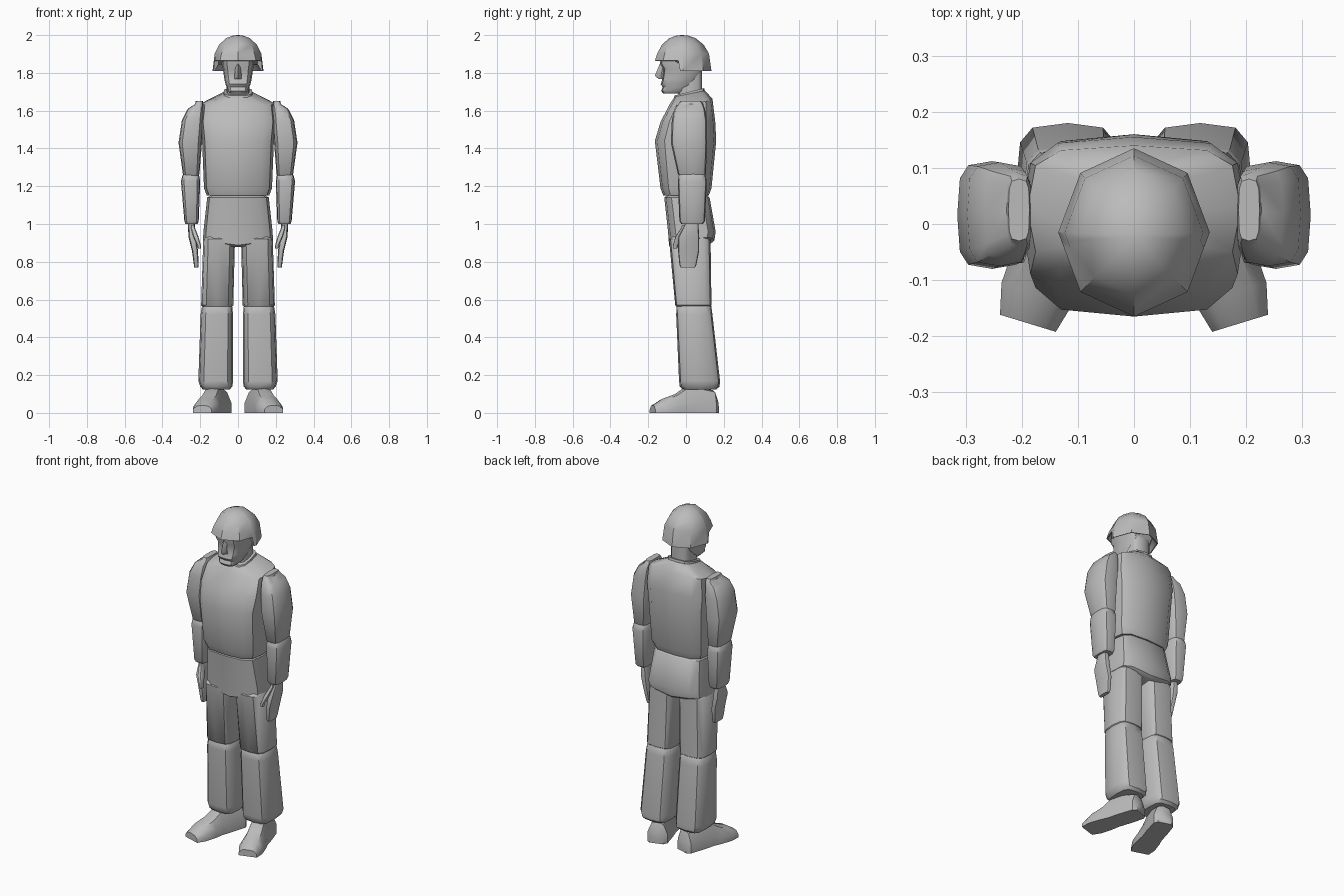
import bpy, bmesh, math
from mathutils import Vector

cube = bpy.data.objects.get("Cube")
if cube:
    bpy.data.objects.remove(cube, do_unlink=True)

grey = bpy.data.materials.new("plain_grey")
grey.use_nodes = True
grey.diffuse_color = (0.5, 0.5, 0.5, 1)
shader = grey.node_tree.nodes["Principled BSDF"]
shader.inputs["Base Color"].default_value = grey.diffuse_color


def loft(name, rings, side=1):
    """Skin a list of equal-length point rings and cap both ends."""
    bm = bmesh.new()
    rows = [[bm.verts.new((x * side, y, z)) for x, y, z in points] for points in rings]
    for lower, upper in zip(rows, rows[1:]):
        for i in range(len(lower)):
            bm.faces.new((lower[i - 1], lower[i], upper[i], upper[i - 1]))
    bm.faces.new(rows[0])
    bm.faces.new(rows[-1])
    bmesh.ops.recalc_face_normals(bm, faces=bm.faces)
    mesh = bpy.data.meshes.new(name)
    bm.to_mesh(mesh)
    bm.free()
    mesh.materials.append(grey)
    part = bpy.data.objects.new(name, mesh)
    bpy.context.collection.objects.link(part)
    bpy.ops.object.select_all(action='DESELECT')
    part.select_set(True)
    bpy.context.view_layer.objects.active = part
    bpy.ops.object.shade_smooth_by_angle(angle=math.radians(40))


def soften(value, power):
    return math.copysign(abs(value) ** power, value) if abs(value) > 0.001 else 0


def ring(z, half_width, front, back, x=0, tilt=0, droop=0, sides=12):
    """Squarish outline; tilt raises the back, droop lowers the sides."""
    points = []
    for i in range(sides):
        angle = math.tau * i / sides
        across = soften(math.cos(angle), 0.55) * half_width
        along = soften(math.sin(angle), 0.55) * (back - front) / 2
        height = z + tilt * along - droop * abs(across)
        points.append((x + across, (front + back) / 2 + along, height))
    return points


def shrink(points, factor, lift):
    """Copy of an outline, scaled about its middle and moved up or down."""
    middle = sum((Vector(p) for p in points), Vector()) / len(points)
    return [middle + (Vector(p) - middle) * factor + Vector((0, 0, lift)) for p in points]


def padded(name, rings, side=1, lip=0.015):
    """Loft with a rounded lip at each end, like a stuffed sleeve."""
    bottom = shrink(rings[0], 0.85, -lip)
    top = shrink(rings[-1], 0.85, lip)
    loft(name, [bottom, *rings, top], side)


# Trunk
loft("torso", [
    ring(1.15, half_width=0.165, front=-0.12, back=0.12),
    ring(1.19, half_width=0.18, front=-0.135, back=0.135),
    ring(1.44, half_width=0.19, front=-0.165, back=0.16),
    ring(1.54, half_width=0.2, front=-0.135, back=0.155),
    ring(1.65, half_width=0.19, front=-0.085, back=0.14, tilt=0.12, droop=0.06),
    ring(1.69, half_width=0.08, front=-0.06, back=0.1, tilt=0.2),
])
padded("pelvis", [
    ring(0.9, half_width=0.185, front=-0.09, back=0.15, tilt=0.1, droop=-0.12),
    ring(0.96, half_width=0.183, front=-0.095, back=0.157),
    ring(1.14, half_width=0.163, front=-0.115, back=0.125),
])
collar = ring(1.65, half_width=0.085, front=-0.07, back=0.105, tilt=0.25)
loft("collar", [collar, shrink(collar, 0.9, 0.05), shrink(collar, 0.7, 0.05)])
neck = ring(1.63, half_width=0.06, front=-0.04, back=0.085)
loft("neck", [neck, shrink(neck, 1, 0.2)])

# Head, with the face drawn in below the brow
loft("head", [
    ring(1.69, half_width=0.04, front=-0.12, back=-0.02),
    ring(1.705, half_width=0.055, front=-0.132, back=0.01),
    ring(1.725, half_width=0.06, front=-0.123, back=0.03),
    ring(1.74, half_width=0.066, front=-0.134, back=0.04),
    ring(1.765, half_width=0.072, front=-0.126, back=0.06),
    ring(1.82, half_width=0.08, front=-0.12, back=0.09),
    ring(1.85, half_width=0.086, front=-0.138, back=0.1),
    ring(1.9, half_width=0.085, front=-0.13, back=0.1),
])
loft("nose", [
    ring(1.768, half_width=0.018, front=-0.145, back=-0.1, sides=4),
    ring(1.785, half_width=0.019, front=-0.165, back=-0.1, sides=4),
    ring(1.85, half_width=0.011, front=-0.138, back=-0.1, sides=4),
])


# Helmet: eight-sided dome, lifted over the face, low round the sides and back
def helmet_outline():
    corners = []
    for i in range(8):
        angle = math.tau * i / 8
        corners.append(Vector((0.135 * math.sin(angle), -0.15 * math.cos(angle) - 0.015, 0)))
    points = []
    for i, corner in enumerate(corners):
        following = corners[(i + 1) % 8]
        points.append(corner)
        # Extra pair of points where the rim steps down by the ear
        if i == 1:
            points += [corner.lerp(following, 0.75), corner.lerp(following, 0.85)]
        elif i == 6:
            points += [corner.lerp(following, 0.15), corner.lerp(following, 0.25)]
    return points


outline = helmet_outline()
is_front = [p.y < -0.038 for p in outline]
rim = [Vector((p.x, p.y, 1.865 if f else 1.81)) for p, f in zip(outline, is_front)]
dome = [shrink(rim, 0.8, 0.03), shrink(rim, 0.96, 0), rim]
for degrees in (25, 45, 65, 80, 89):
    angle = math.radians(degrees)
    dome.append(shrink(outline, math.cos(angle) ** 0.9, 1.83 + 0.17 * math.sin(angle)))
loft("helmet", dome)

for side, label in ((1, "left"), (-1, "right")):
    # Arms
    padded(label + "_upper_arm", [
        ring(1.265, x=0.248, half_width=0.044, front=-0.043, back=0.105),
        ring(1.43, x=0.253, half_width=0.062, front=-0.08, back=0.112),
        ring(1.55, x=0.24, half_width=0.057, front=-0.075, back=0.11),
        ring(1.61, x=0.224, half_width=0.042, front=-0.06, back=0.1),
        ring(1.635, x=0.205, half_width=0.022, front=-0.04, back=0.09),
    ], side)
    padded(label + "_forearm", [
        ring(1.015, x=0.246, half_width=0.038, front=-0.035, back=0.1),
        ring(1.225, x=0.251, half_width=0.051, front=-0.043, back=0.11),
        ring(1.255, x=0.25, half_width=0.045, front=-0.04, back=0.105),
    ], side)

    # Hands
    padded(label + "_hand", [
        ring(0.785, x=0.221, half_width=0.013, front=-0.035, back=0.055),
        ring(0.86, x=0.228, half_width=0.016, front=-0.042, back=0.07),
        ring(0.93, x=0.242, half_width=0.02, front=-0.04, back=0.07),
        ring(1.01, x=0.248, half_width=0.018, front=0, back=0.065),
    ], side)
    padded(label + "_thumb", [
        ring(0.885, x=0.205, half_width=0.009, front=-0.07, back=-0.045),
        ring(0.935, x=0.224, half_width=0.014, front=-0.055, back=-0.01),
        ring(0.98, x=0.239, half_width=0.011, front=-0.025, back=0.025),
    ], side)

    # Legs
    padded(label + "_thigh", [
        ring(0.57, x=0.11, half_width=0.085, front=-0.057, back=0.135),
        ring(0.92, x=0.1, half_width=0.084, front=-0.09, back=0.13),
    ], side)
    padded(label + "_shin", [
        ring(0.14, x=0.115, half_width=0.085, front=-0.033, back=0.178),
        ring(0.17, x=0.118, half_width=0.092, front=-0.037, back=0.18),
        ring(0.52, x=0.112, half_width=0.086, front=-0.052, back=0.14),
        ring(0.565, x=0.111, half_width=0.08, front=-0.05, back=0.134),
    ], side)

    # Shoes: cross-sections from heel to toe, turned outward
    turn = math.radians(17)
    sections = []
    for along, half, height in ((0.17, 0.04, 0.07), (0.15, 0.058, 0.12), (0.06, 0.06, 0.14),
                                (-0.01, 0.058, 0.135), (-0.06, 0.064, 0.1),
                                (-0.13, 0.066, 0.075), (-0.185, 0.052, 0.04)):
        section = []
        for across, up in ((-1, 0), (-1, 0.45), (-0.6, 0.92), (0, 1),
                           (0.6, 0.92), (1, 0.45), (1, 0)):
            x = across * half
            section.append((0.135 + x * math.cos(turn) - along * math.sin(turn),
                            x * math.sin(turn) + along * math.cos(turn), up * height))
        sections.append(section)
    loft(label + "_shoe", sections, side)
